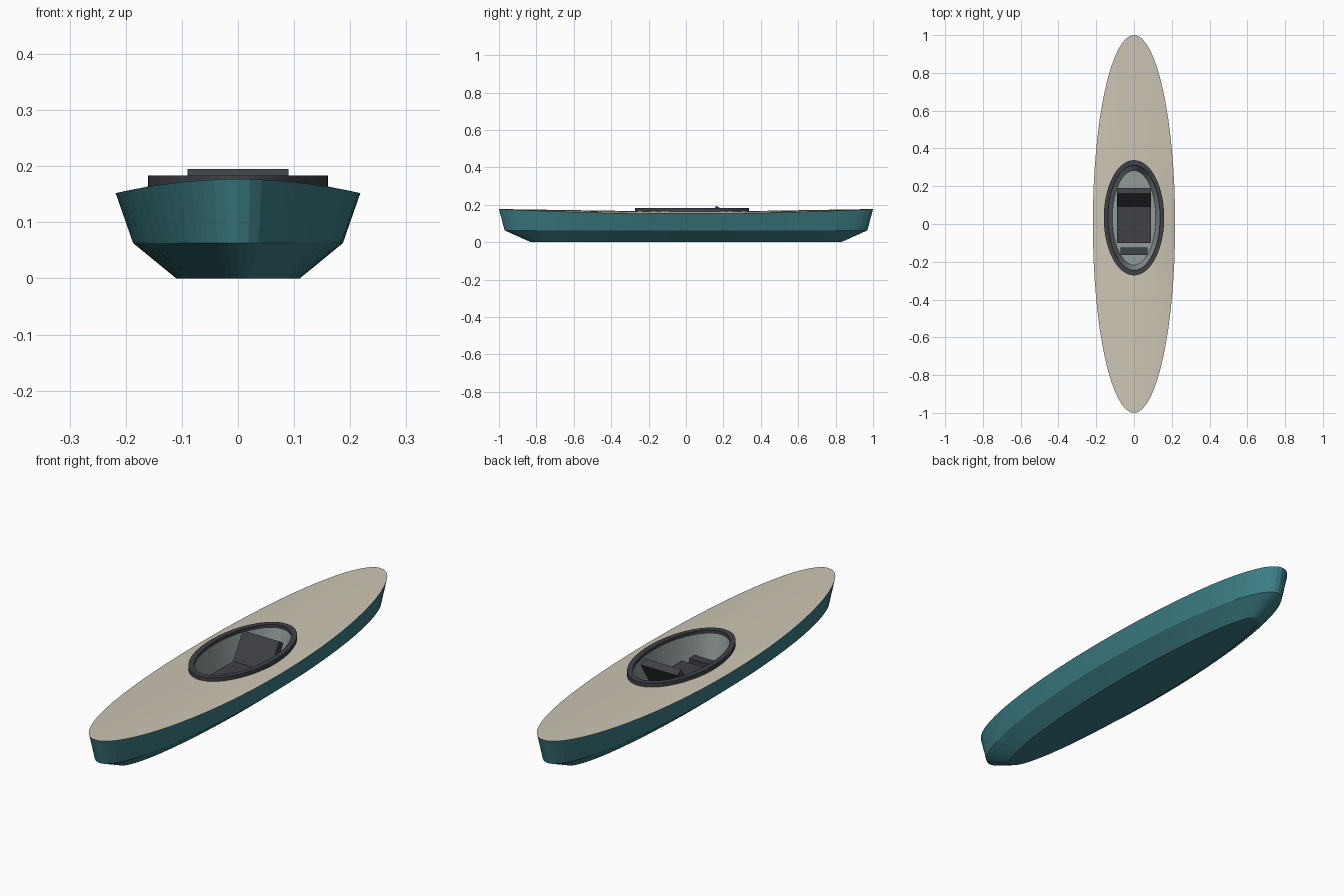
import bpy, bmesh, math
from mathutils import Matrix, Vector

if "Cube" in bpy.data.objects:
    bpy.data.objects.remove(bpy.data.objects["Cube"])

SEG = 64
COCKPIT_Y = 0.033


def material(name, rgb):
    m = bpy.data.materials.new(name)
    m.diffuse_color = (*rgb, 1)
    m.use_nodes = True
    m.node_tree.nodes["Principled BSDF"].inputs["Base Color"].default_value = m.diffuse_color
    return m


TEAL = material("teal", (0.045, 0.21, 0.235))
SAND = material("sand", (0.60, 0.56, 0.455))
CHARCOAL = material("charcoal", (0.05, 0.053, 0.064))
GREY = material("grey", (0.29, 0.33, 0.33))


def finish(name, bm, mat):
    mesh = bpy.data.meshes.new(name)
    bm.to_mesh(mesh)
    bm.free()
    mesh.materials.append(mat)
    obj = bpy.data.objects.new(name, mesh)
    bpy.context.collection.objects.link(obj)
    return obj


def sheer(y):
    """Height of the gunwale, rising toward both ends."""
    return 0.152 + 0.025 * y * y


def oval_loft(name, rings, mat, cap_first=False, cap_last=False, closed=False):
    """Skin stacked ovals given as (rx, ry, centre y, z or height function)."""
    bm = bmesh.new()
    loops = []
    for rx, ry, cy, z in rings:
        loop = []
        for i in range(SEG):
            a = 2 * math.pi * i / SEG
            y = cy + ry * math.sin(a)
            loop.append(bm.verts.new((rx * math.cos(a), y, z(y) if callable(z) else z)))
        loops.append(loop)
    pairs = list(zip(loops, loops[1:]))
    if closed:
        pairs.append((loops[-1], loops[0]))
    for lo, hi in pairs:
        for i in range(SEG):
            j = (i + 1) % SEG
            bm.faces.new((lo[i], lo[j], hi[j], hi[i]))
    if cap_first:
        bm.faces.new(loops[0][::-1])
    if cap_last:
        bm.faces.new(loops[-1])
    return finish(name, bm, mat)


def block(name, size, matrix, mat):
    bm = bmesh.new()
    bmesh.ops.create_cube(bm, size=1, matrix=matrix @ Matrix.Diagonal((*size, 1)))
    return finish(name, bm, mat)


# Hull with flat bottom, chine and flared sides
oval_loft("hull", [(0.11, 0.83, 0, 0), (0.187, 0.97, 0, 0.063),
                   (0.218, 1.0, 0, sheer)], TEAL, cap_first=True)

# Deck from gunwale to cockpit opening
oval_loft("deck", [(0.218, 1.0, 0, sheer),
                   (0.15, 0.292, COCKPIT_Y, 0.166)], SAND)

# Raised cockpit rim
oval_loft("cockpit_rim", [(0.16, 0.305, COCKPIT_Y, 0.164), (0.16, 0.305, COCKPIT_Y, 0.183),
                          (0.138, 0.278, COCKPIT_Y, 0.183), (0.138, 0.278, COCKPIT_Y, 0.164)],
          CHARCOAL, closed=True)

# Cockpit tub with sloping walls and floor
oval_loft("cockpit_tub", [(0.138, 0.278, COCKPIT_Y, 0.168),
                          (0.115, 0.25, COCKPIT_Y, 0.05)], GREY, cap_last=True)

# Seat cushion
block("seat", (0.18, 0.20, 0.035), Matrix.Translation((0, 0.0, 0.0675)), CHARCOAL)

# Reclined backrest, placed by its front top edge
tilt = math.radians(32)
thick, length = 0.033, 0.135
up = Vector((0, math.sin(tilt), math.cos(tilt)))
back = Vector((0, math.cos(tilt), -math.sin(tilt)))
centre = Vector((0, 0.162, 0.195)) - up * length / 2 + back * thick / 2
block("backrest", (0.18, thick, length),
      Matrix.Translation(centre) @ Matrix.Rotation(-tilt, 4, 'X'), CHARCOAL)

# Foot brace
block("foot_brace", (0.145, 0.04, 0.04), Matrix.Translation((0, -0.145, 0.07)), CHARCOAL)
